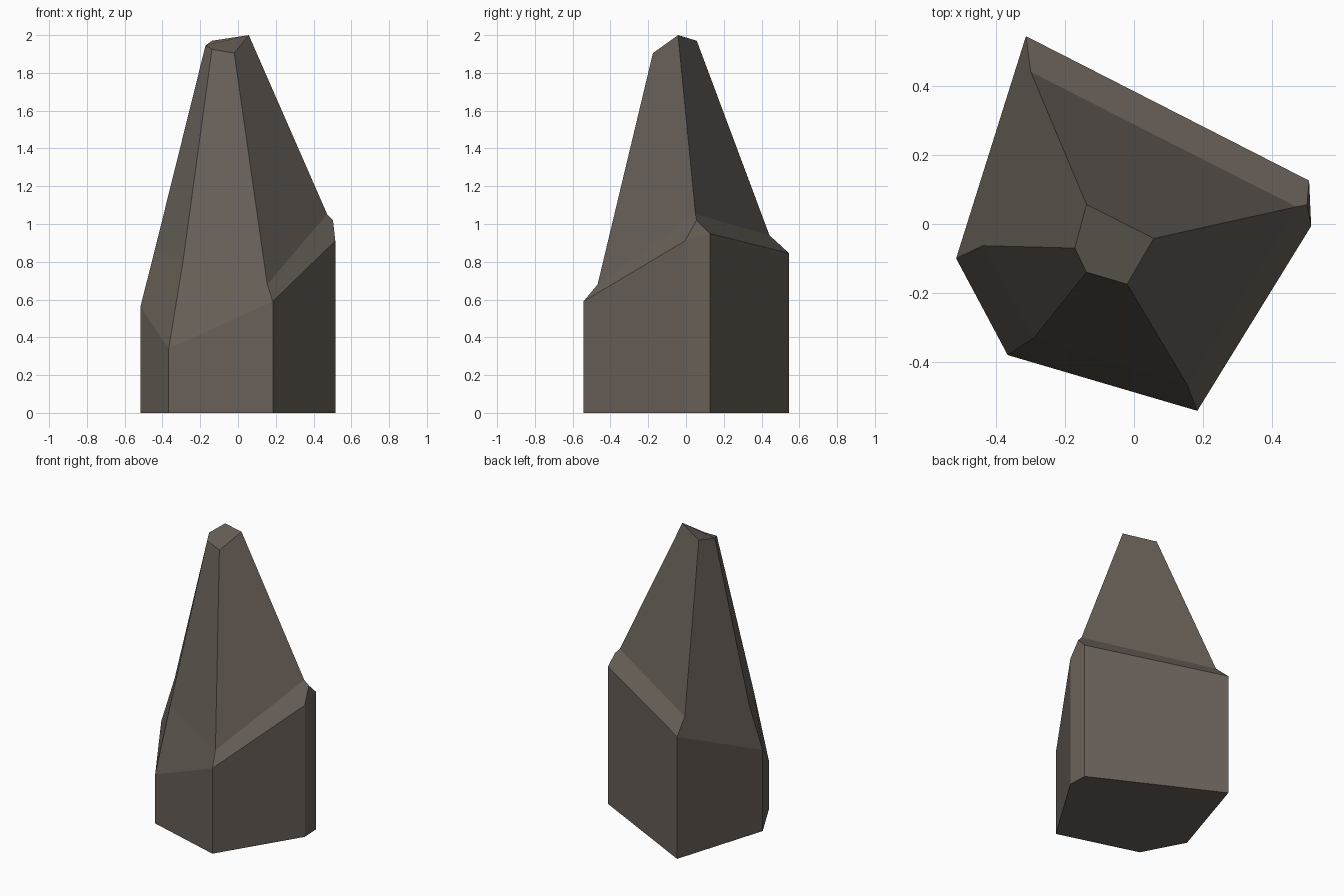
import bpy, bmesh

if "Cube" in bpy.data.objects:
    bpy.data.objects.remove(bpy.data.objects["Cube"])

# Single stone colour
stone = bpy.data.materials.new("dark stone")
stone.diffuse_color = (0.14, 0.117, 0.098, 1)
stone.use_nodes = True
stone.node_tree.nodes["Principled BSDF"].inputs["Base Color"].default_value = stone.diffuse_color

# Corner rings, counter-clockwise from the back corner:
# back, left, front left, front right, right, back right
shoulder = [(-.314, .546, .845), (-.517, -.10, .56), (-.367, -.381, .34),
            (.184, -.543, .59), (.515, -.006, .91), (.509, .126, .95)]
# Foot of the spire: back, left, front left, front right, right ridge
waist = [(-.30, .442, .94), (-.44, -.063, .865), (-.29, -.33, .81),
         (.155, -.468, .68), (.472, .05, 1.052)]
# Slanted cut at the tip
tip = [(-.138, .057, 1.97), (-.172, -.07, 1.945), (-.138, -.14, 1.925),
       (-.02, -.175, 1.905), (.057, -.042, 2.0)]
notch_point = (.503, .056, 1.02)   # where the right ridge meets the narrow side

bm = bmesh.new()
base = [bm.verts.new((x, y, 0)) for x, y, z in shoulder]
sh = [bm.verts.new(p) for p in shoulder]
wa = [bm.verts.new(p) for p in waist]
tp = [bm.verts.new(p) for p in tip]
q = bm.verts.new(notch_point)

# Column sides (the narrow right side rises to the notch point)
for i in range(6):
    j = (i + 1) % 6
    bm.faces.new((base[i], base[j], sh[j], sh[i]))
bm.faces.new((sh[4], sh[5], q))
# Bevelled shoulder band
for i in range(3):
    bm.faces.new((sh[i], sh[i + 1], wa[i + 1], wa[i]))
bm.faces.new((sh[3], sh[4], q, wa[4], wa[3]))
bm.faces.new((sh[5], sh[0], wa[0], wa[4], q))
# Spire sides
for i in range(5):
    j = (i + 1) % 5
    bm.faces.new((wa[i], wa[j], tp[j], tp[i]))
# Tip and underside
bm.faces.new(tp)
bm.faces.new(base[::-1])
bmesh.ops.recalc_face_normals(bm, faces=bm.faces)

mesh = bpy.data.meshes.new("rock_spire")
bm.to_mesh(mesh)
bm.free()
mesh.materials.append(stone)
bpy.context.collection.objects.link(bpy.data.objects.new("rock_spire", mesh))
